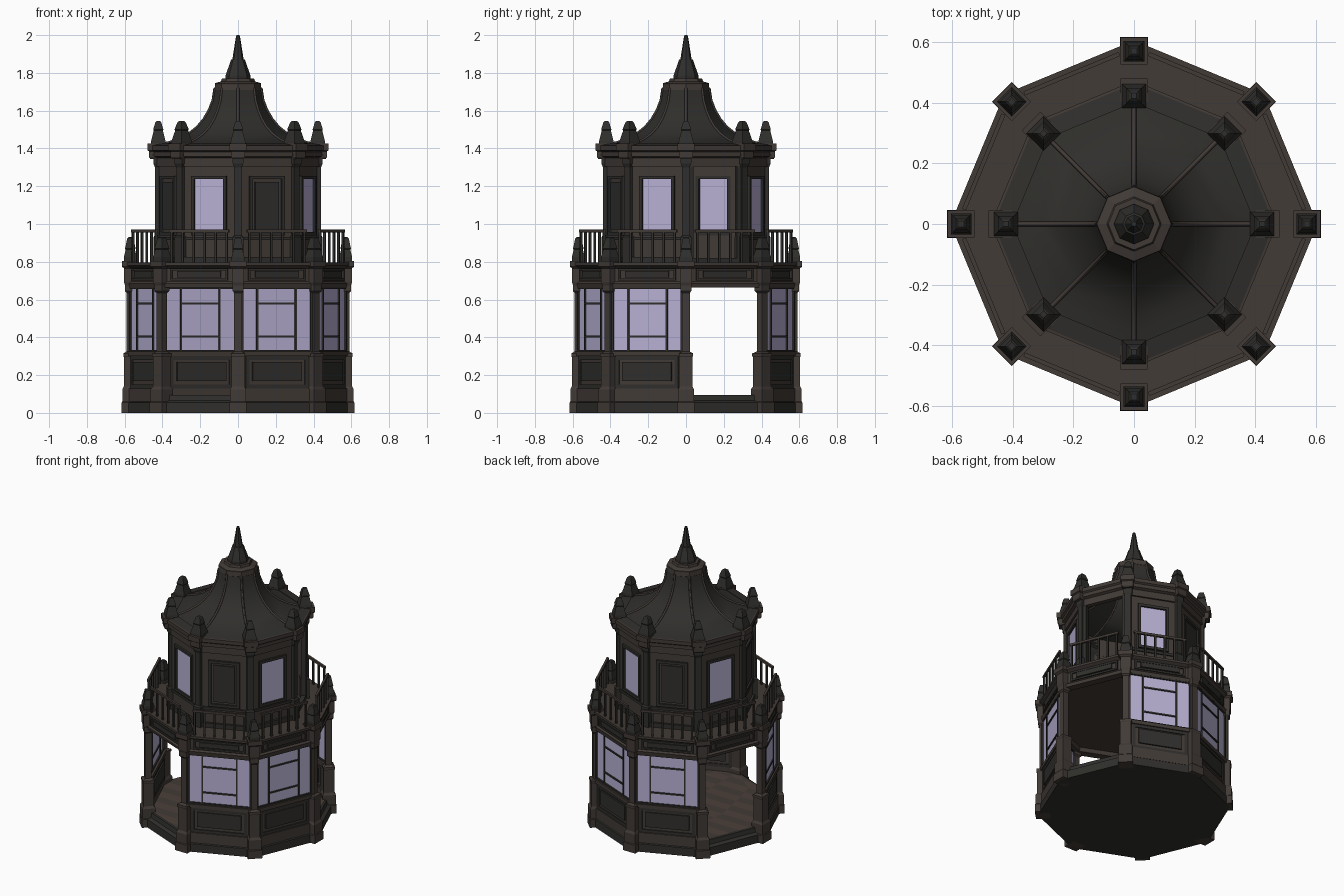
import bpy, bmesh
from math import sin, cos, pi, radians, tan

if "Cube" in bpy.data.objects:
    bpy.data.objects.remove(bpy.data.objects["Cube"])


def material(name, rgb):
    m = bpy.data.materials.new(name)
    m.diffuse_color = (*rgb, 1)
    m.use_nodes = True
    m.node_tree.nodes["Principled BSDF"].inputs["Base Color"].default_value = m.diffuse_color
    return m


DARK = material("dark_wood", (0.029, 0.028, 0.025))
BROWN = material("brown_wood", (0.054, 0.043, 0.037))
PLANK = material("plank_wood", (0.075, 0.052, 0.042))
GLASS = material("glass", (0.48, 0.44, 0.66))


def finish(name, bm, mat):
    bmesh.ops.recalc_face_normals(bm, faces=bm.faces)
    me = bpy.data.meshes.new(name)
    bm.to_mesh(me)
    bm.free()
    me.materials.append(mat)
    ob = bpy.data.objects.new(name, me)
    bpy.context.collection.objects.link(ob)
    return ob


def lathe(bm, profile, n=8, start=0.0, center=(0, 0), cap=True, loop=False):
    """Stack n-sided rings through (radius, z) points."""
    rings = [[bm.verts.new((center[0] + r * cos(start + 2 * pi * i / n),
                            center[1] + r * sin(start + 2 * pi * i / n), z)) for i in range(n)]
             for r, z in profile]
    pairs = list(zip(rings, rings[1:])) + ([(rings[-1], rings[0])] if loop else [])
    for a, b in pairs:
        for i in range(n):
            j = (i + 1) % n
            bm.faces.new((a[i], a[j], b[j], b[i]))
    if cap and not loop:
        bm.faces.new(rings[0][::-1])
        bm.faces.new(rings[-1])


def octagon(name, profile, mat, **kw):
    bm = bmesh.new()
    lathe(bm, profile, **kw)
    return finish(name, bm, mat)


def posts(name, radius, profile, mat):
    """Eight radially turned square posts from (half width, z) points."""
    bm = bmesh.new()
    for k in range(8):
        t = k * pi / 4
        lathe(bm, [(w * 2 ** 0.5, z) for w, z in profile], 4, t + pi / 4,
              (radius * cos(t), radius * sin(t)))
    return finish(name, bm, mat)


def on_sides(name, sides, boxes, mat):
    """Boxes (u0, u1, out0, out1, z0, z1) repeated on octagon sides given by angle."""
    bm = bmesh.new()
    for s in sides:
        c, d = cos(radians(s)), sin(radians(s))
        for u0, u1, a0, a1, z0, z1 in boxes:
            v = [bm.verts.new((a * c - u * d, a * d + u * c, z))
                 for z in (z0, z1) for u, a in ((u0, a0), (u1, a0), (u1, a1), (u0, a1))]
            for f in ((0, 1, 2, 3), (4, 5, 6, 7), (0, 1, 5, 4), (1, 2, 6, 5), (2, 3, 7, 6), (3, 0, 4, 7)):
                bm.faces.new([v[i] for i in f])
    return finish(name, bm, mat)


def frame(w, z0, z1, t, a0, a1):
    """Four bars around a rectangle of half width w, bar width t."""
    return [(-w, -w + t, a0, a1, z0, z1), (w - t, w, a0, a1, z0, z1),
            (-w + t, w - t, a0, a1, z0, z0 + t), (-w + t, w - t, a0, a1, z1 - t, z1)]


ALL = [22.5 + 45 * k for k in range(8)]
OPEN = [22.5, 157.5, 247.5]
CLOSED = [s for s in ALL if s not in OPEN]
UP_DOOR = [22.5]
UP_WIN = [67.5, 157.5, 247.5, 337.5]
UP_PANEL = [112.5, 202.5, 292.5]

# base and plank floor
octagon("base", [(0.6, 0), (0.6, 0.055), (0.575, 0.065), (0.57, 0.095)], DARK)
R = 0.56
for i, mat in enumerate((BROWN, PLANK)):
    bm = bmesh.new()
    for row in range(-8, 8):
        y0, y1 = row * 0.068, (row + 1) * 0.068
        h0, h1 = (min(R - 0.414 * abs(y), (R - abs(y)) / 0.414) for y in (y0, y1))
        for c in range(4):
            if (row + c) % 2 == i:
                f = [(-1 + c * 0.5) * h for h in (h0, h1)]
                g = [(-0.5 + c * 0.5) * h for h in (h0, h1)]
                bm.faces.new([bm.verts.new((x, y, 0.1)) for x, y in
                              ((f[0], y0), (g[0], y0), (g[1], y1), (f[1], y1))])
    finish("floor_planks_%d" % i, bm, mat)

# lower walls with raised panels
on_sides("lower_wall", CLOSED, [(-0.21, 0.21, 0.51, 0.535, 0.06, 0.31),
                                (-0.205, 0.205, 0.505, 0.548, 0.06, 0.13)], BROWN)
on_sides("lower_wall_sill", CLOSED, [(-0.205, 0.205, 0.5, 0.55, 0.3, 0.325)], BROWN)
on_sides("lower_wall_panel", CLOSED, [(-0.14, 0.14, 0.5, 0.545, 0.17, 0.27)]
         + frame(0.18, 0.13, 0.3, 0.02, 0.505, 0.542), DARK)

# lower windows and their bars
on_sides("lower_glass", CLOSED, [(-0.205, 0.205, 0.524, 0.53, 0.325, 0.665)], GLASS)
on_sides("lower_window_bars", CLOSED,
         frame(0.205, 0.322, 0.668, 0.012, 0.515, 0.54)
         + [(s * 0.11 - 0.005, s * 0.11 + 0.005, 0.518, 0.537, 0.325, 0.665) for s in (-1, 1)]
         + [(-0.11, 0.11, 0.518, 0.537, z - 0.005, z + 0.005) for z in (0.405, 0.58)], DARK)

# lower posts with spiked finials
posts("lower_post", 0.57, [(0.046, 0), (0.046, 0.055), (0.042, 0.06), (0.042, 0.125), (0.034, 0.14),
                           (0.034, 0.295), (0.037, 0.3), (0.037, 0.315), (0.02, 0.325), (0.02, 0.635),
                           (0.028, 0.645), (0.028, 0.675), (0.033, 0.69), (0.033, 0.765),
                           (0.045, 0.775), (0.045, 0.805)], BROWN)
posts("lower_finial", 0.57, [(0.034, 0.805), (0.034, 0.825), (0.024, 0.865), (0.028, 0.87),
                             (0.016, 0.925), (0.01, 0.93)], DARK)

# frieze, ceiling and balcony slab
octagon("balcony_slab", [(0.52, 0.69), (0.53, 0.665), (0.585, 0.665), (0.59, 0.685), (0.578, 0.695),
                         (0.578, 0.765), (0.605, 0.78), (0.605, 0.795)], BROWN)
on_sides("frieze_panel", ALL, frame(0.165, 0.7, 0.765, 0.012, 0.53, 0.543)
         + [(-0.125, 0.125, 0.53, 0.545, 0.718, 0.75)], DARK)

# balcony railing
on_sides("balcony_rail", ALL, [(-0.17, 0.17, 0.529, 0.543, 0.955, 0.97)], BROWN)
on_sides("balcony_balusters", ALL, [(u * 0.063 - 0.006, u * 0.063 + 0.006, 0.53, 0.542, 0.79, 0.96)
                                    for u in (-2.5, -1.5, -0.5, 0.5, 1.5, 2.5)], DARK)

# upper walls: window surrounds, blank panels, doorway
A0, A1 = 0.375, 0.395
surround = [(-0.16, -0.085, A0, A1, 0.79, 1.33), (0.085, 0.16, A0, A1, 0.79, 1.33),
            (-0.085, 0.085, A0, A1, 0.79, 0.955), (-0.085, 0.085, A0, A1, 1.24, 1.33)]
on_sides("upper_window_wall", UP_WIN, surround, BROWN)
on_sides("upper_window_frame", UP_WIN, frame(0.1, 0.94, 1.255, 0.018, A0 - 0.004, 0.408), DARK)
on_sides("upper_glass", UP_WIN, [(-0.086, 0.086, 0.39, 0.396, 0.95, 1.245)], GLASS)
on_sides("upper_panel_wall", UP_PANEL, [(-0.16, 0.16, A0, A1, 0.79, 1.33)], BROWN)
on_sides("upper_panel", UP_PANEL, frame(0.1, 0.94, 1.255, 0.018, A1 - 0.01, 0.408)
         + [(-0.068, 0.068, A1 - 0.01, 0.404, 0.972, 1.223)], DARK)
on_sides("upper_plinth", UP_WIN + UP_PANEL, [(-0.155, 0.155, 0.38, 0.41, 0.79, 0.825),
                                             (-0.155, 0.155, 0.38, 0.404, 0.915, 0.932)], DARK)
on_sides("upper_door_frame", UP_DOOR, [(-0.16, -0.125, A0, 0.405, 0.79, 1.33),
                                       (0.125, 0.16, A0, 0.405, 0.79, 1.33),
                                       (-0.13, 0.13, A0, 0.405, 0.79, 0.82)], DARK)

# upper posts, their caps and finials
posts("upper_post", 0.42, [(0.028, 0.79), (0.028, 0.93), (0.02, 0.94), (0.02, 1.3), (0.028, 1.32),
                           (0.028, 1.35), (0.036, 1.36), (0.036, 1.37)], DARK)
posts("upper_post_cap", 0.435, [(0.03, 1.345), (0.036, 1.355), (0.036, 1.385), (0.044, 1.39),
                                (0.044, 1.425)], BROWN)
posts("upper_finial", 0.422, [(0.04, 1.425), (0.038, 1.44), (0.024, 1.495), (0.027, 1.5),
                              (0.015, 1.54), (0.009, 1.545)], DARK)

# eaves
octagon("eaves", [(0.405, 1.305), (0.44, 1.305), (0.44, 1.35), (0.46, 1.358), (0.46, 1.382),
                  (0.472, 1.39), (0.472, 1.415), (0.405, 1.425)], BROWN, loop=True)
octagon("gutter", [(0.463, 1.418), (0.4, 1.428)], DARK, cap=False)

# concave roof with ribs on the corners
ROOF = [(0.41, 1.42), (0.36, 1.432), (0.31, 1.45), (0.26, 1.477), (0.215, 1.513), (0.18, 1.555),
        (0.152, 1.603), (0.132, 1.655), (0.122, 1.72)]
roof = octagon("roof", ROOF, DARK, cap=False)
bpy.context.view_layer.objects.active = roof
roof.select_set(True)
bpy.ops.object.shade_smooth_by_angle(angle=radians(22))
cu = bpy.data.curves.new("roof_ribs", 'CURVE')
cu.dimensions = '3D'
cu.bevel_depth = 0.008
cu.bevel_resolution = 0
for k in range(8):
    sp = cu.splines.new('POLY')
    sp.points.add(len(ROOF) - 1)
    for p, (r, z) in zip(sp.points, ROOF):
        p.co = (r * cos(k * pi / 4), r * sin(k * pi / 4), z, 1)
cu.materials.append(BROWN)
bpy.context.collection.objects.link(bpy.data.objects.new("roof_ribs", cu))

# crown and spire
octagon("crown", [(0.115, 1.7), (0.125, 1.71), (0.122, 1.735), (0.123, 1.745), (0.09, 1.755),
                  (0.085, 1.77)], BROWN)
octagon("spire", [(0.066, 1.765), (0.066, 1.785), (0.058, 1.81), (0.045, 1.845), (0.037, 1.87),
                  (0.03, 1.872), (0.027, 1.89), (0.012, 1.985), (0.008, 2.0)], DARK)
